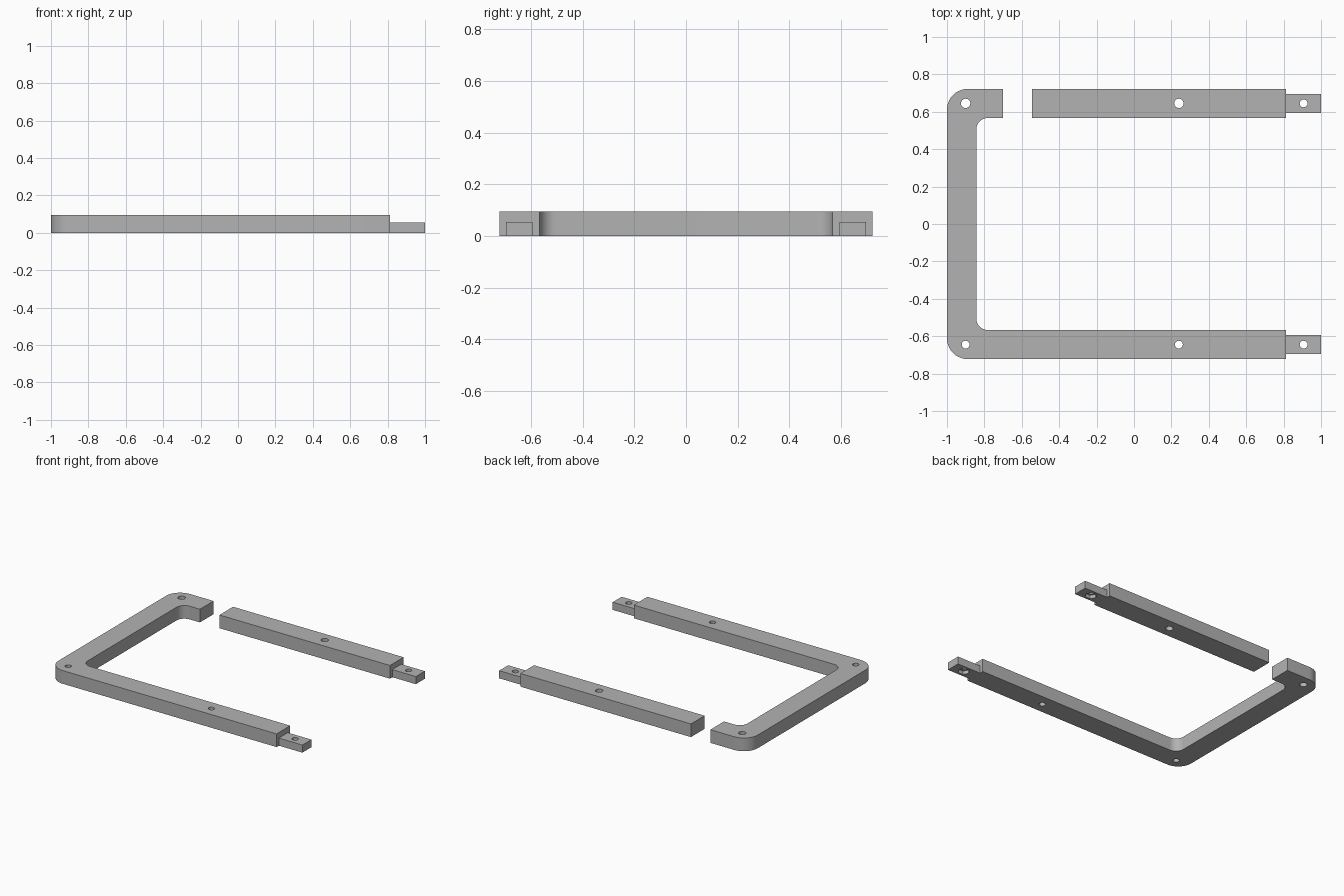
import bpy, bmesh, math
from mathutils import Vector

if "Cube" in bpy.data.objects:
    bpy.data.objects.remove(bpy.data.objects["Cube"], do_unlink=True)

HEIGHT, TAB_HEIGHT = 0.095, 0.055
OUT, INN, MID = 0.722, 0.567, 0.645      # rail outer edge, inner edge, centre line
LEFT, LEFT_IN = -1.0, -0.843             # cross rail edges
RAIL_END, TAB_END = 0.813, 1.0
HOOK_END, BAR_START = -0.70, -0.545
R_OUT, R_IN = 0.11, 0.062

grey = bpy.data.materials.new("plain grey")
grey.use_nodes = True
grey.diffuse_color = (0.45, 0.45, 0.45, 1)
grey.node_tree.nodes["Principled BSDF"].inputs["Base Color"].default_value = (0.45, 0.45, 0.45, 1)


def outline(corners, steps=10):
    """Corners are (x, y, fillet radius); right-angled corners become arcs."""
    pts = []
    n = len(corners)
    for i, (x, y, r) in enumerate(corners):
        p = Vector((x, y))
        if r == 0:
            pts.append(p)
            continue
        a = (Vector(corners[i - 1][:2]) - p).normalized()
        b = (Vector(corners[(i + 1) % n][:2]) - p).normalized()
        centre = p + (a + b) * r
        for k in range(steps + 1):
            t = math.pi / 2 * k / steps
            pts.append(centre - b * r * math.cos(t) - a * r * math.sin(t))
    return pts


def prism(name, pts, z0, z1):
    bm = bmesh.new()
    base = bm.faces.new([bm.verts.new((p[0], p[1], z0)) for p in pts])
    top = bmesh.ops.extrude_face_region(bm, geom=[base])["geom"]
    bmesh.ops.translate(bm, vec=(0, 0, z1 - z0),
                        verts=[v for v in top if isinstance(v, bmesh.types.BMVert)])
    bmesh.ops.recalc_face_normals(bm, faces=bm.faces)
    mesh = bpy.data.meshes.new(name)
    bm.to_mesh(mesh)
    bm.free()
    mesh.materials.append(grey)
    obj = bpy.data.objects.new(name, mesh)
    bpy.context.collection.objects.link(obj)
    return obj


def box(name, x0, x1, y0, y1, z1):
    return prism(name, [(x0, y0), (x1, y0), (x1, y1), (x0, y1)], 0, z1)


def select(obj):
    bpy.ops.object.select_all(action="DESELECT")
    obj.select_set(True)
    bpy.context.view_layer.objects.active = obj


def cut(obj, x, y, radius, sides=24, z0=-0.1, z1=0.2):
    ring = [(x + radius * math.cos(math.tau * k / sides),
             y + radius * math.sin(math.tau * k / sides)) for k in range(sides)]
    cutter = prism("cutter", ring, z0, z1)
    cutter.hide_render = True
    mod = obj.modifiers.new("hole", "BOOLEAN")
    mod.operation, mod.solver, mod.object = "DIFFERENCE", "EXACT", cutter
    select(obj)
    bpy.ops.object.modifier_apply(modifier=mod.name)
    bpy.data.objects.remove(cutter, do_unlink=True)


# Main frame: front rail, cross rail and short rear hook in one piece
frame = prism("frame", outline([
    (LEFT, -OUT, R_OUT), (RAIL_END, -OUT, 0), (RAIL_END, -INN, 0),
    (LEFT_IN, -INN, R_IN), (LEFT_IN, INN, R_IN), (HOOK_END, INN, 0),
    (HOOK_END, OUT, 0), (LEFT, OUT, R_OUT)]), 0, HEIGHT)
for x, y, r in [(-0.9, -MID, 0.021), (-0.9, MID, 0.025), (0.24, -MID, 0.021)]:
    cut(frame, x, y, r)

# Separate rear rail
rear_rail = box("rear_rail", BAR_START, RAIL_END, INN, OUT, HEIGHT)
cut(rear_rail, 0.24, MID, 0.025)

# End tabs with a screw hole and a nut pocket underneath
parts = [frame, rear_rail]
for name, side in (("front_tab", -1), ("rear_tab", 1)):
    y = side * MID
    tab = box(name, RAIL_END, TAB_END, y - 0.051, y + 0.051, TAB_HEIGHT)
    cut(tab, 0.907, y, 0.021)
    cut(tab, 0.907, y, 0.04, sides=6, z1=0.025)
    parts.append(tab)

for obj in parts:
    select(obj)
    bpy.ops.object.shade_smooth_by_angle(angle=math.radians(30))
